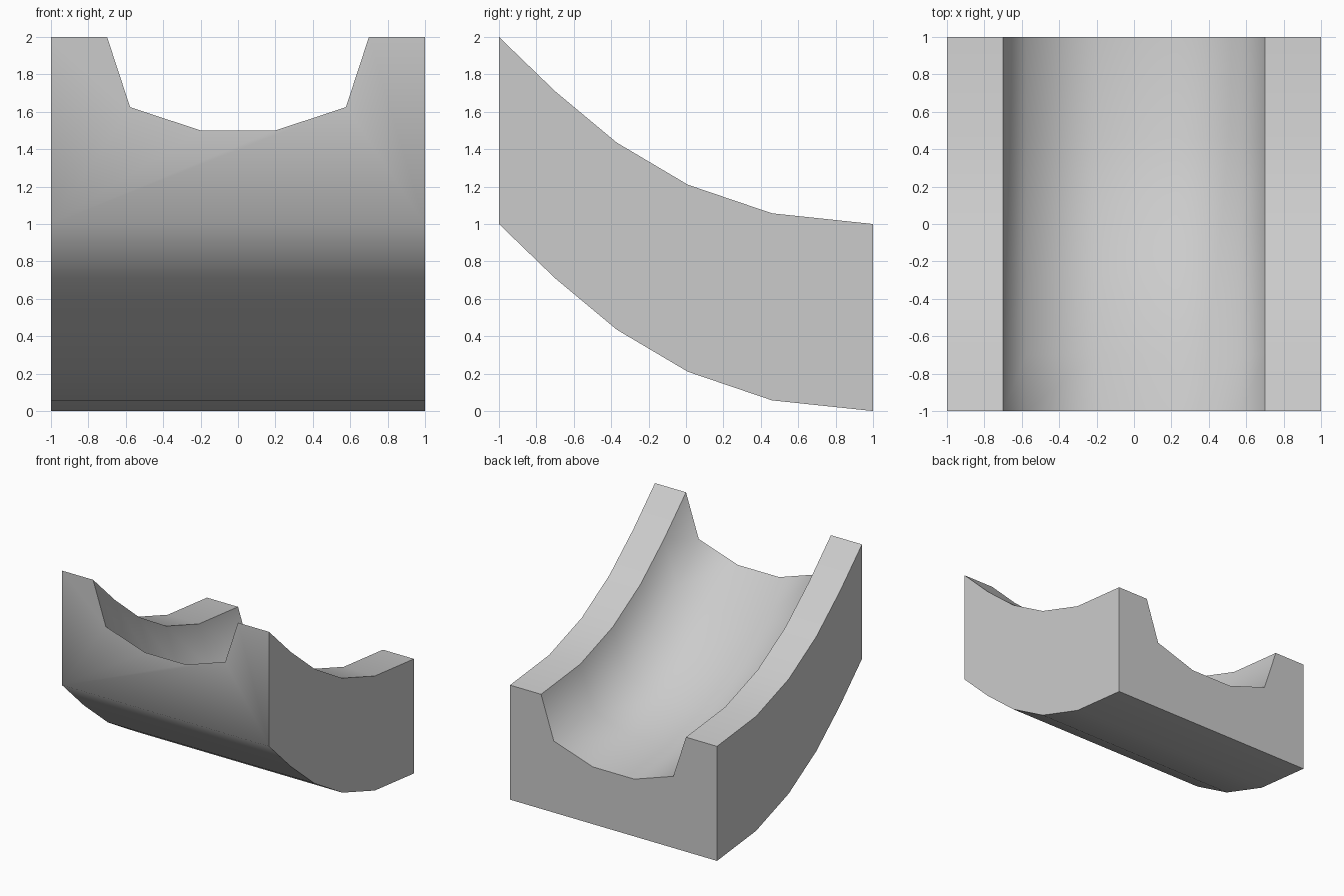
import bpy, bmesh, math

if "Cube" in bpy.data.objects:
    bpy.data.objects.remove(bpy.data.objects["Cube"])

# Curved slide path: (y, height of the underside)
path = [(-1, 1), (-0.7, 0.71), (-0.37, 0.435), (0.01, 0.21), (0.46, 0.057), (1, 0)]

# Cross-section (x, z): half of the channel, mirrored
half = [(0.2, 0.5), (0.577, 0.625), (0.7, 1), (1, 1), (1, 0)]
profile = half + [(-x, z) for x, z in reversed(half)]

# Sweep the section along the path, keeping it upright
bm = bmesh.new()
rings = [[bm.verts.new((x, y, z + h)) for x, z in profile] for y, h in path]
n = len(profile)
for a, b in zip(rings, rings[1:]):
    for i in range(n):
        j = (i + 1) % n
        bm.faces.new((a[i], a[j], b[j], b[i]))

# Flat end faces
bm.faces.new(rings[0])
bm.faces.new(list(reversed(rings[-1])))
bmesh.ops.recalc_face_normals(bm, faces=bm.faces[:])

mesh = bpy.data.meshes.new("curved_channel")
bm.to_mesh(mesh)
bm.free()
channel = bpy.data.objects.new("curved_channel", mesh)
bpy.context.collection.objects.link(channel)

# Smooth trough and curve, crisp rims
bpy.context.view_layer.objects.active = channel
channel.select_set(True)
bpy.ops.object.shade_smooth_by_angle(angle=math.radians(60))
